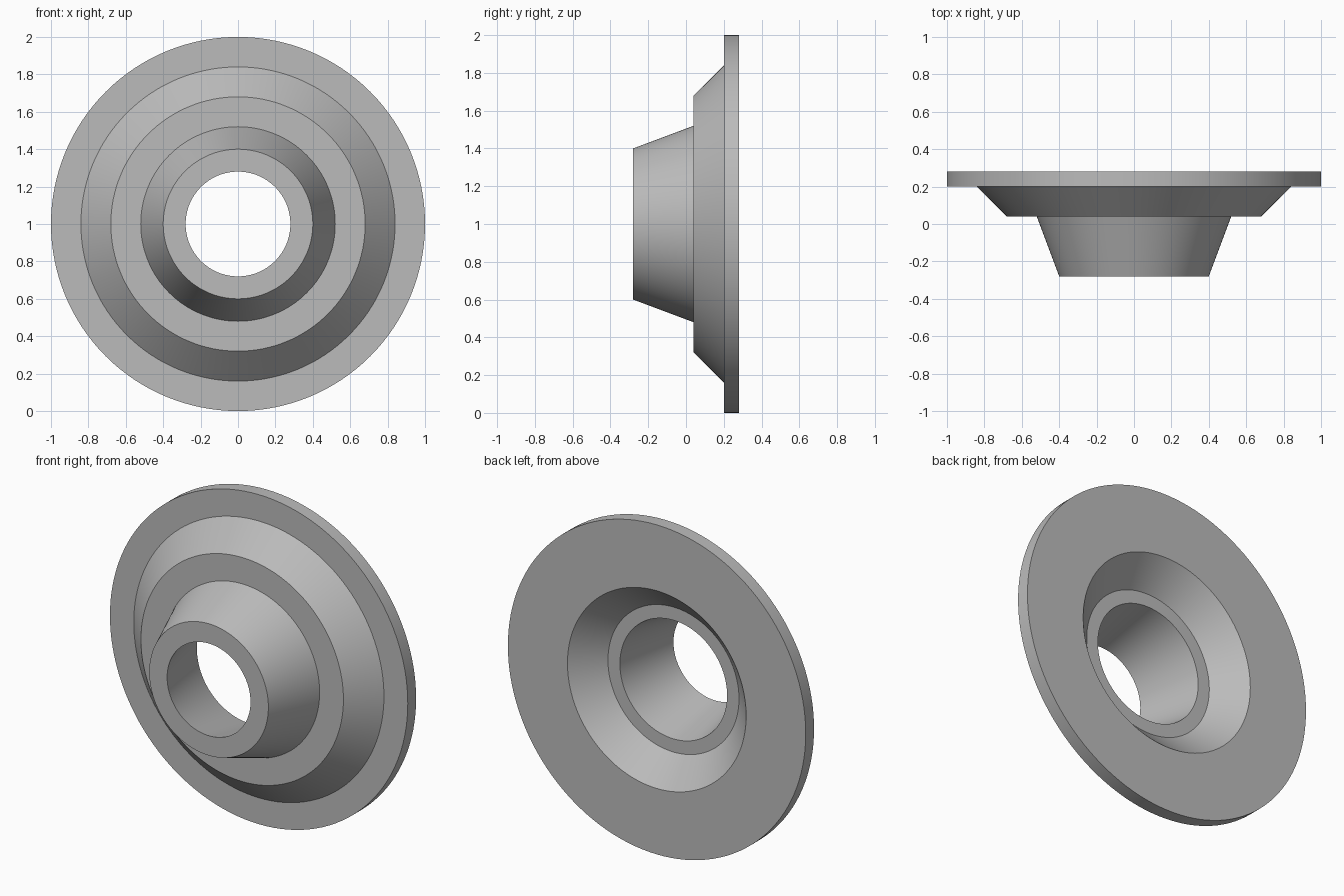
import bpy, bmesh, math
from mathutils import Vector

cube = bpy.data.objects.get("Cube")
if cube:
    bpy.data.objects.remove(cube, do_unlink=True)

SEGMENTS = 128
CENTRE = Vector((0, 0, 1))

# Plain grey finish
grey = bpy.data.materials.new("plain_grey")
grey.use_nodes = True
colour = (0.5, 0.5, 0.5, 1)
grey.diffuse_color = colour
grey.node_tree.nodes["Principled BSDF"].inputs["Base Color"].default_value = colour


def lathe(name, profile, material):
    """Revolve a closed (radius, y) profile around the y axis through CENTRE."""
    bm = bmesh.new()
    verts = [bm.verts.new(CENTRE + Vector((r, y, 0))) for r, y in profile]
    edges = [bm.edges.new((a, b)) for a, b in zip(verts, verts[1:] + verts[:1])]
    bmesh.ops.spin(bm, geom=verts + edges, cent=CENTRE, axis=(0, 1, 0),
                   angle=math.tau, steps=SEGMENTS, use_merge=False)
    bmesh.ops.remove_doubles(bm, verts=bm.verts, dist=1e-4)
    bmesh.ops.recalc_face_normals(bm, faces=bm.faces)
    mesh = bpy.data.meshes.new(name)
    bm.to_mesh(mesh)
    bm.free()
    mesh.materials.append(material)
    obj = bpy.data.objects.new(name, mesh)
    bpy.context.collection.objects.link(obj)
    bpy.ops.object.select_all(action="DESELECT")
    obj.select_set(True)
    bpy.context.view_layer.objects.active = obj
    bpy.ops.object.shade_smooth_by_angle(angle=math.radians(30))
    return obj


# Flanged collar: rim, sloped shoulder, tapered neck, tapered bore, rear recess
lathe("flanged_collar", [
    (1.0, 0.28), (1.0, 0.2),        # rim
    (0.84, 0.2), (0.68, 0.04),      # sloped shoulder
    (0.52, 0.04), (0.4, -0.28),     # neck
    (0.28, -0.28), (0.36, 0.12),    # bore
    (0.44, 0.12), (0.6, 0.28),      # rear ledge and recess
], grey)
